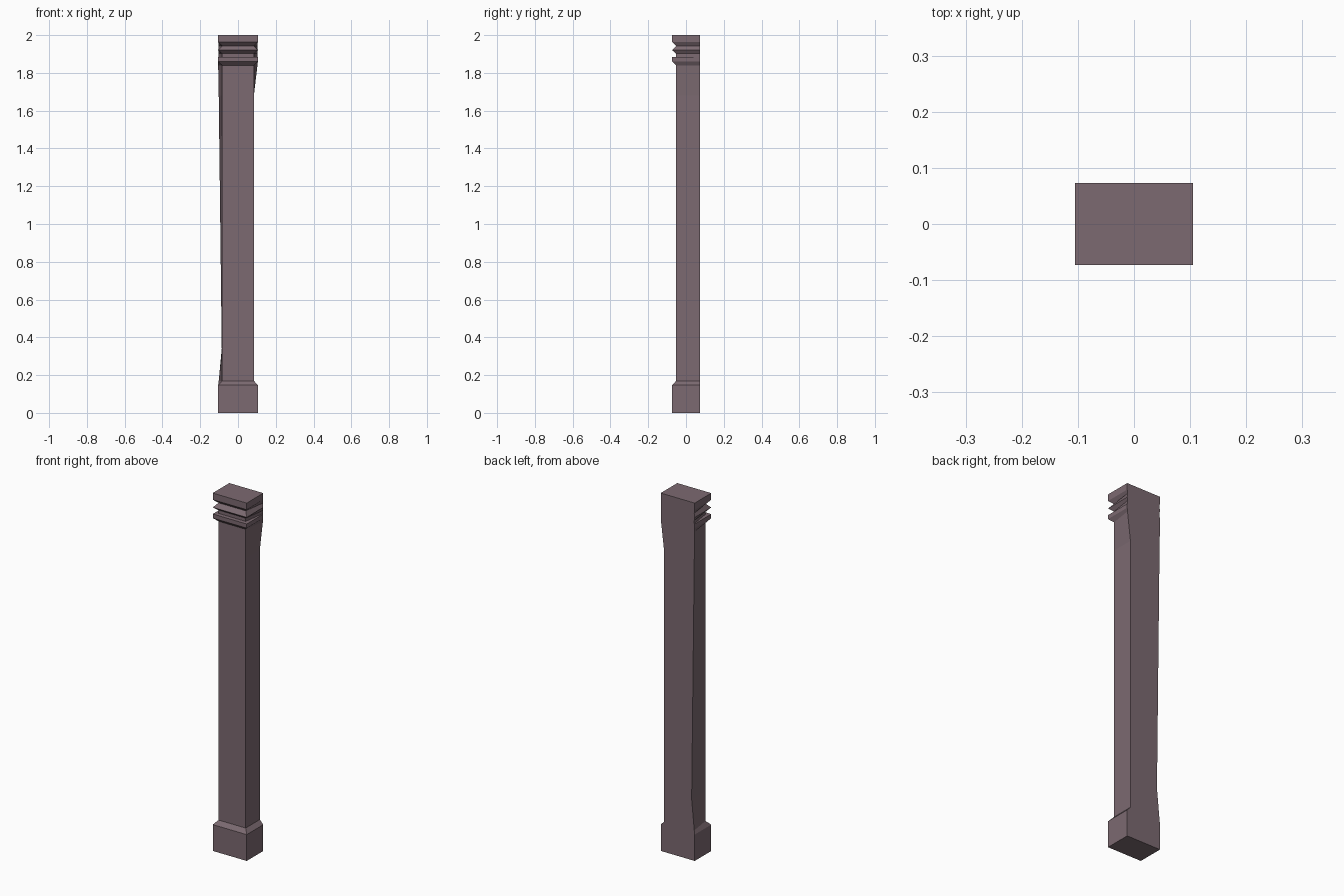
import bpy
import bmesh

cube = bpy.data.objects.get("Cube")
if cube:
    bpy.data.objects.remove(cube, do_unlink=True)

# Single muted mauve stone colour
stone = bpy.data.materials.new("mauve_stone")
stone.use_nodes = True
colour = (0.202, 0.144, 0.165, 1.0)
stone.diffuse_color = colour
stone.node_tree.nodes["Principled BSDF"].inputs["Base Color"].default_value = colour

HALF_X, HALF_Y = 0.105, 0.073
IN = 0.021   # depth of the shaft behind the base and cap

# Height, then inset of the front corners, back -x corner and back +x corner
PROFILE = [
    # base block and its bevel
    (0.0, 0, 0, 0),
    (0.147, 0, 0, 0),
    (0.17, IN, 0.003, IN),
    # shaft with uneven back edges
    (0.34, IN, 0.019, IN),
    (1.68, IN, 0.003, IN),
    (1.84, IN, 0, 0.002),
    # lower band, pointed ridge and top slab
    (1.86, 0, 0, 0),
    (1.883, 0, 0, 0),
    (1.884, IN, 0.003, 0.003),
    (1.902, IN, 0.003, 0.003),
    (1.92, 0, 0, 0),
    (1.943, IN, 0.003, 0.003),
    (1.963, 0, 0, 0),
    (2.0, 0, 0, 0),
]


def ring(bm, z, front, back_neg, back_pos):
    """Four corners of one horizontal section, flush at the back."""
    corners = [
        (-HALF_X + front, -HALF_Y + front),
        (HALF_X - front, -HALF_Y + front),
        (HALF_X - back_pos, HALF_Y),
        (-HALF_X + back_neg, HALF_Y),
    ]
    return [bm.verts.new((x, y, z)) for x, y in corners]


# Skin the sections into one closed pillar
bm = bmesh.new()
rings = [ring(bm, *row) for row in PROFILE]
for low, high in zip(rings, rings[1:]):
    for i in range(4):
        j = (i + 1) % 4
        bm.faces.new((low[i], low[j], high[j], high[i]))
bm.faces.new(rings[0][::-1])
bm.faces.new(rings[-1])
bmesh.ops.recalc_face_normals(bm, faces=bm.faces)

mesh = bpy.data.meshes.new("pillar")
bm.to_mesh(mesh)
bm.free()
mesh.materials.append(stone)
pillar = bpy.data.objects.new("pillar", mesh)
bpy.context.collection.objects.link(pillar)
